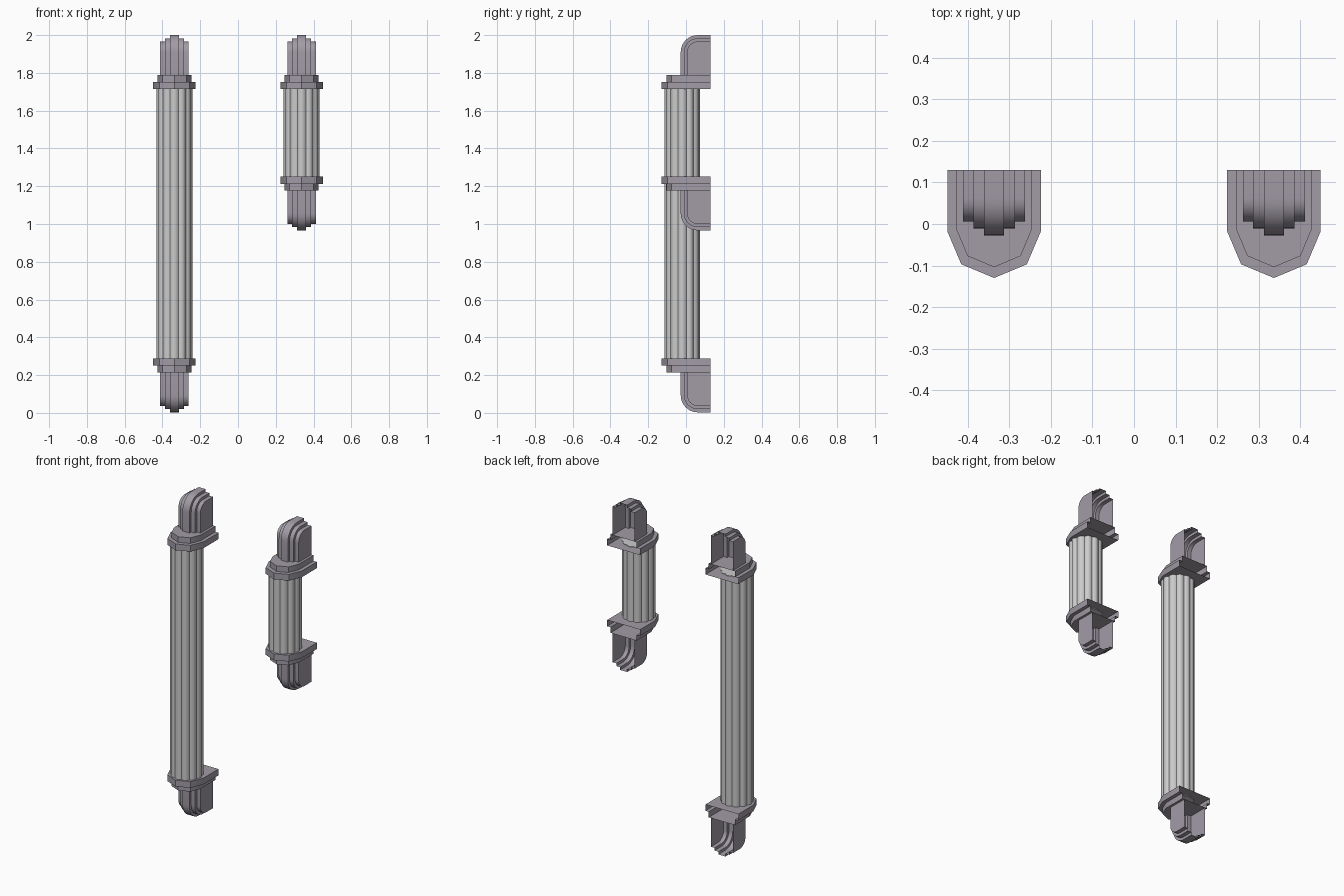
import bpy, bmesh, math

if "Cube" in bpy.data.objects:
    bpy.data.objects.remove(bpy.data.objects["Cube"])

BACK = 0.13                              # wall plane, left open
CAP, STEP, COLLAR = 0.212, 0.247, 0.286  # distances from the tip of a lamp end

metal = bpy.data.materials.new("dark_metal")
metal.diffuse_color = (0.36, 0.33, 0.38, 1)
metal.use_nodes = True
metal.node_tree.nodes["Principled BSDF"].inputs["Base Color"].default_value = metal.diffuse_color


def finish(bm, name, mat=None):
    bmesh.ops.remove_doubles(bm, verts=bm.verts, dist=1e-5)
    bmesh.ops.recalc_face_normals(bm, faces=bm.faces)
    me = bpy.data.meshes.new(name)
    bm.to_mesh(me)
    bm.free()
    ob = bpy.data.objects.new(name, me)
    bpy.context.collection.objects.link(ob)
    if mat:
        me.materials.append(mat)
    bpy.ops.object.select_all(action='DESELECT')
    ob.select_set(True)
    bpy.context.view_layer.objects.active = ob
    bpy.ops.object.shade_smooth_by_angle(angle=math.radians(30))
    return ob


def bridge(bm, a, b, closed=False):
    n = len(a)
    for i in range(n if closed else n - 1):
        j = (i + 1) % n
        bm.faces.new((a[i], a[j], b[j], b[i]))


def cap(name, x, tip, s):
    """Stepped rounded hood: a stair section swept round a quarter bend."""
    bm = bmesh.new()
    stairs = [(-.075, .034), (-.05, .034), (-.05, .017), (-.024, .017), (-.024, 0)]
    stairs += [(-px, o) for px, o in reversed(stairs)]
    rails = []
    for px, o in stairs:
        r = 0.09 - o
        path = [(-.028 + o, CAP)]
        for k in range(9):
            a = math.pi / 2 * k / 8
            path.append((.062 - r * math.cos(a), .09 - r * math.sin(a)))
        path.append((BACK, o))
        rails.append([bm.verts.new((x + px, y, tip - s * d)) for y, d in path])
    for a, b in zip(rails, rails[1:]):
        bridge(bm, a, b)
    for px, rail in ((-.075, rails[0]), (.075, rails[-1])):
        corner = bm.verts.new((x + px, BACK, tip - s * CAP))
        bm.faces.new(rail + [corner])
    finish(bm, name, metal)


def collar(name, x, tip, s):
    """Two-tier faceted collar, hollow and open toward the wall."""
    bm = bmesh.new()
    big = [(.1125, BACK), (.1125, -.018), (.079, -.097), (0, -.13)]
    small = [(.09, BACK), (.09, -.015), (.064, -.077), (0, -.104)]

    def loop(half, d):
        pts = half + [(-px, y) for px, y in reversed(half[:-1])]
        return [bm.verts.new((x + px, y, tip - s * d)) for px, y in pts]
    rings = [loop(big, COLLAR), loop(big, STEP), loop(small, STEP), loop(small, CAP)]
    for a, b in zip(rings, rings[1:]):
        bridge(bm, a, b)
    bm.faces.new(rings[0])
    bm.faces.new(rings[-1])
    finish(bm, name, metal)


def tube(name, x, z0, z1):
    """Reeded glass tube with twelve convex lobes."""
    bm = bmesh.new()
    lobes, seg = 12, 6
    rings = []
    for z in (z0, z1):
        ring = []
        for i in range(lobes * seg):
            a = 2 * math.pi * (i / seg - 0.5) / lobes
            r = 0.086 + 0.009 * math.sin(math.pi * (i % seg) / seg)
            ring.append(bm.verts.new((x + r * math.sin(a), -.02 - r * math.cos(a), z)))
        rings.append(ring)
    bridge(bm, *rings, closed=True)
    for ring in rings:
        bm.faces.new(ring)
    finish(bm, name)


# long lamp on the left, short lamp on the right
for label, x, low in (("long", -.337, 0.003), ("short", .337, 0.966)):
    top = 2.0
    for end, tip, s in (("upper", top, 1), ("lower", low, -1)):
        cap(f"{label}_{end}_cap", x, tip, s)
        collar(f"{label}_{end}_collar", x, tip, s)
    tube(f"{label}_tube", x, low + COLLAR - .003, top - COLLAR + .003)
